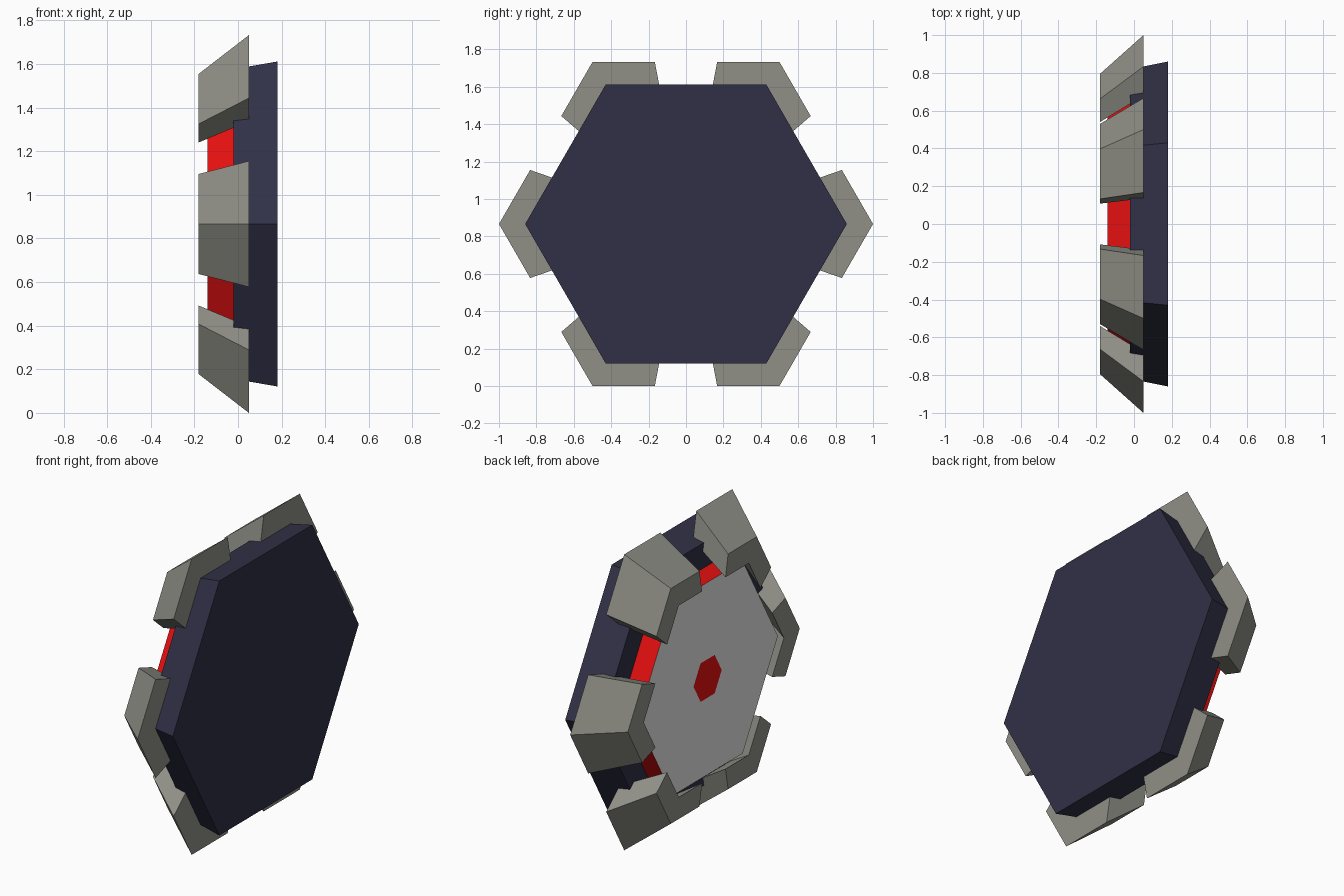
import bpy, bmesh
from math import cos, sin, pi, sqrt
from mathutils import Vector

if "Cube" in bpy.data.objects:
    bpy.data.objects.remove(bpy.data.objects["Cube"])

CZ = sqrt(3) / 2  # height of the hexagon centre


def material(name, rgb):
    m = bpy.data.materials.new(name)
    m.diffuse_color = (*rgb, 1)
    m.use_nodes = True
    m.node_tree.nodes["Principled BSDF"].inputs["Base Color"].default_value = m.diffuse_color
    return m


NAVY = material("dark navy", (0.030, 0.030, 0.062))
STONE = material("warm grey", (0.28, 0.28, 0.245))
RED = material("red", (0.78, 0.005, 0.005))
WHITE = material("white", (0.80, 0.80, 0.80))


def finish(name, bm, mats):
    bmesh.ops.recalc_face_normals(bm, faces=bm.faces)
    me = bpy.data.meshes.new(name)
    bm.to_mesh(me)
    bm.free()
    for m in mats:
        me.materials.append(m)
    ob = bpy.data.objects.new(name, me)
    bpy.context.collection.objects.link(ob)
    return ob


def corner(k, x, r):
    """Corner k of a hexagon of radius r standing in the plane at x."""
    a = k * pi / 3
    return Vector((x, r * cos(a), CZ + r * sin(a)))


def hex_loft(name, rings, mats):
    """Loft hexagons given as (x, radius, material of the band before it)."""
    bm = bmesh.new()
    loops = [[bm.verts.new(corner(k, x, r)) for k in range(6)] for x, r, _ in rings]
    for i in range(1, len(rings)):
        for k in range(6):
            n = (k + 1) % 6
            f = bm.faces.new((loops[i-1][k], loops[i-1][n], loops[i][n], loops[i][k]))
            f.material_index = rings[i][2]
    bm.faces.new(loops[0])
    bm.faces.new(loops[-1])
    return finish(name, bm, mats)


# Back plate, slightly tapered
hex_loft("back_plate", [(0.18, 0.86, 0), (-0.02, 0.82, 0)], [NAVY])

# Target disc: straight red wall, then concentric bands on the front
bands = [(-0.01, 0.65, 0), (-0.14, 0.65, 0)]
bands += [(-0.14, 0.13 * n, n % 2 == 0 and 0 or 1) for n in (4, 3, 2, 1)]
# band outside radius 0.13*n: red outside 4, white outside 3, red outside 2, white outside 1
hex_loft("target_disc", bands, [RED, WHITE])


# Corner clamps: chevrons hugging each corner, with radial ends
def clamp(k):
    bm = bmesh.new()
    grid = {}
    for ix, (x, r) in enumerate(((0.05, 1.0), (-0.18, 0.795))):
        for ir, s in enumerate((r, r * 0.815)):
            v = corner(k, x, s)
            pts = (v.lerp(corner(k - 1, x, s), 1 / 3), v, v.lerp(corner(k + 1, x, s), 1 / 3))
            for j, p in enumerate(pts):
                grid[ix, ir, j] = bm.verts.new(p)
    section = [(0, 0), (1, 0), (1, 1), (0, 1)]
    for j in (0, 1):
        for a, b in zip(section, section[1:] + section[:1]):
            bm.faces.new((grid[*a, j], grid[*b, j], grid[*b, j + 1], grid[*a, j + 1]))
    for j in (0, 2):
        bm.faces.new([grid[*c, j] for c in section])
    finish(f"corner_clamp_{k + 1}", bm, [STONE])


for k in range(6):
    clamp(k)
